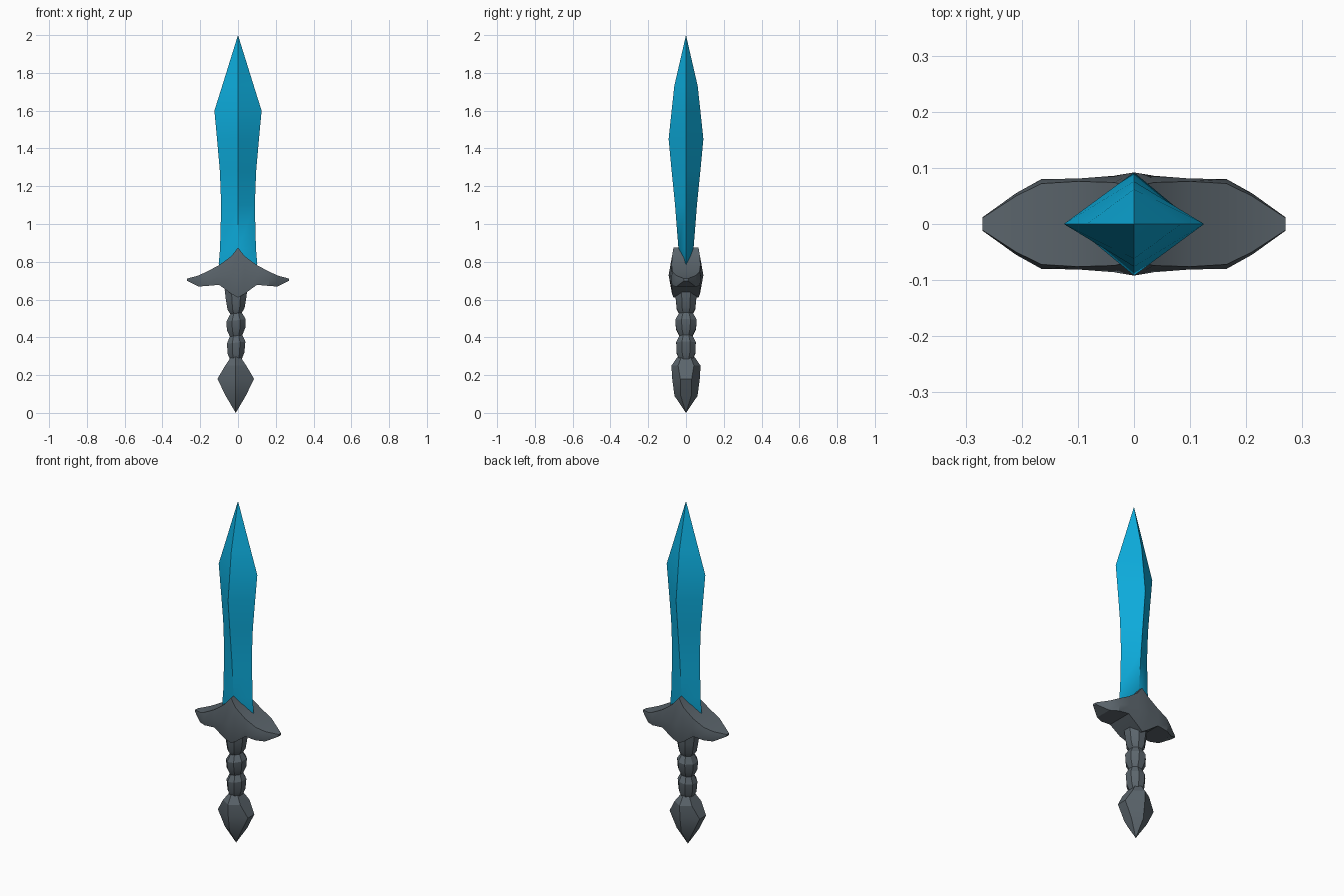
import bpy, bmesh, math

if "Cube" in bpy.data.objects:
    bpy.data.objects.remove(bpy.data.objects["Cube"])


def material(name, rgb):
    m = bpy.data.materials.new(name)
    m.diffuse_color = (*rgb, 1)
    m.use_nodes = True
    m.node_tree.nodes["Principled BSDF"].inputs["Base Color"].default_value = m.diffuse_color
    return m


BLUE = material("blade blue", (0.004, 0.42, 0.73))
GREY = material("dark steel", (0.105, 0.13, 0.15))


def loft(name, rings, mat, angle):
    """Bridge rings of equal point count and cap both ends."""
    bm = bmesh.new()
    loops = [[bm.verts.new(p) for p in ring] for ring in rings]
    n = len(loops[0])
    for a, b in zip(loops, loops[1:]):
        for i in range(n):
            j = (i + 1) % n
            bm.faces.new((a[i], a[j], b[j], b[i]))
    bm.faces.new(loops[0][::-1])
    bm.faces.new(loops[-1])
    bmesh.ops.remove_doubles(bm, verts=bm.verts, dist=0.0005)
    bmesh.ops.recalc_face_normals(bm, faces=bm.faces)
    me = bpy.data.meshes.new(name)
    bm.to_mesh(me)
    bm.free()
    ob = bpy.data.objects.new(name, me)
    bpy.context.collection.objects.link(ob)
    me.materials.append(mat)
    bpy.ops.object.select_all(action='DESELECT')
    ob.select_set(True)
    bpy.context.view_layer.objects.active = ob
    bpy.ops.object.shade_smooth_by_angle(angle=math.radians(angle))
    return ob


# Blade: diamond section (z, half width, half thickness)
blade = [(0.74, 0.10, 0.008), (0.79, 0.102, 0.022), (0.87, 0.095, 0.040),
         (1.10, 0.089, 0.058), (1.28, 0.096, 0.076), (1.45, 0.111, 0.092),
         (1.60, 0.125, 0.076), (1.73, 0.084, 0.062), (2.0, 0, 0)]
loft("blade", [[(w, 0, z), (0, t, z), (-w, 0, z), (0, -t, z)]
               for z, w, t in blade], BLUE, 35)

# Guard: columns along x (x, top z, bottom z, half depth at middle, at rims)
half = [(0, 0.875, 0.61, 0.092, 0.066), (0.035, 0.83, 0.63, 0.086, 0.074),
        (0.10, 0.782, 0.678, 0.081, 0.076), (0.165, 0.748, 0.672, 0.08, 0.072),
        (0.21, 0.727, 0.669, 0.055, 0.050), (0.27, 0.711, 0.699, 0.012, 0.011)]
columns = [(-x, *r) for x, *r in half[:0:-1]] + half


def guard_ring(x, top, bot, d, rim):
    mid = bot + (top - bot) * 0.45
    return [(x, -rim, top), (x, rim, top), (x, d, mid),
            (x, rim, bot), (x, -rim, bot), (x, -d, mid)]


loft("guard", [guard_ring(*c) for c in columns], GREY, 25)

# Grip: eight-sided beads, each slightly tilted (z, half width, half depth)
grip = [(0.66, 0.062, 0.060), (0.61, 0.056, 0.056), (0.55, 0.046, 0.050),
        (0.527, 0.031, 0.038), (0.49, 0.052, 0.058), (0.445, 0.050, 0.054),
        (0.408, 0.034, 0.036), (0.372, 0.050, 0.053), (0.315, 0.045, 0.050),
        (0.28, 0.030, 0.036)]
rings = []
for z, w, d in grip:
    ring = []
    for k in range(8):
        a = math.tau * (k + 0.5) / 8
        x = w * 1.06 * math.cos(a)
        ring.append((x - 0.01, d * 1.06 * math.sin(a), z + 0.12 * x))
    rings.append(ring)
loft("grip", rings, GREY, 25)

# Pommel: faceted drop (z, half width, ridge half depth, edge half depth)
pommel = [(0.295, 0.026, 0.046, 0.025), (0.25, 0.056, 0.077, 0.042),
          (0.18, 0.097, 0.073, 0.030), (0.09, 0.053, 0.061, 0.028),
          (0.0, 0, 0, 0)]
loft("pommel", [[(w - 0.012, -e, z), (w - 0.012, e, z), (-0.012, t, z),
                 (-w - 0.012, e, z), (-w - 0.012, -e, z), (-0.012, -t, z)]
                for z, w, t, e in pommel], GREY, 25)
